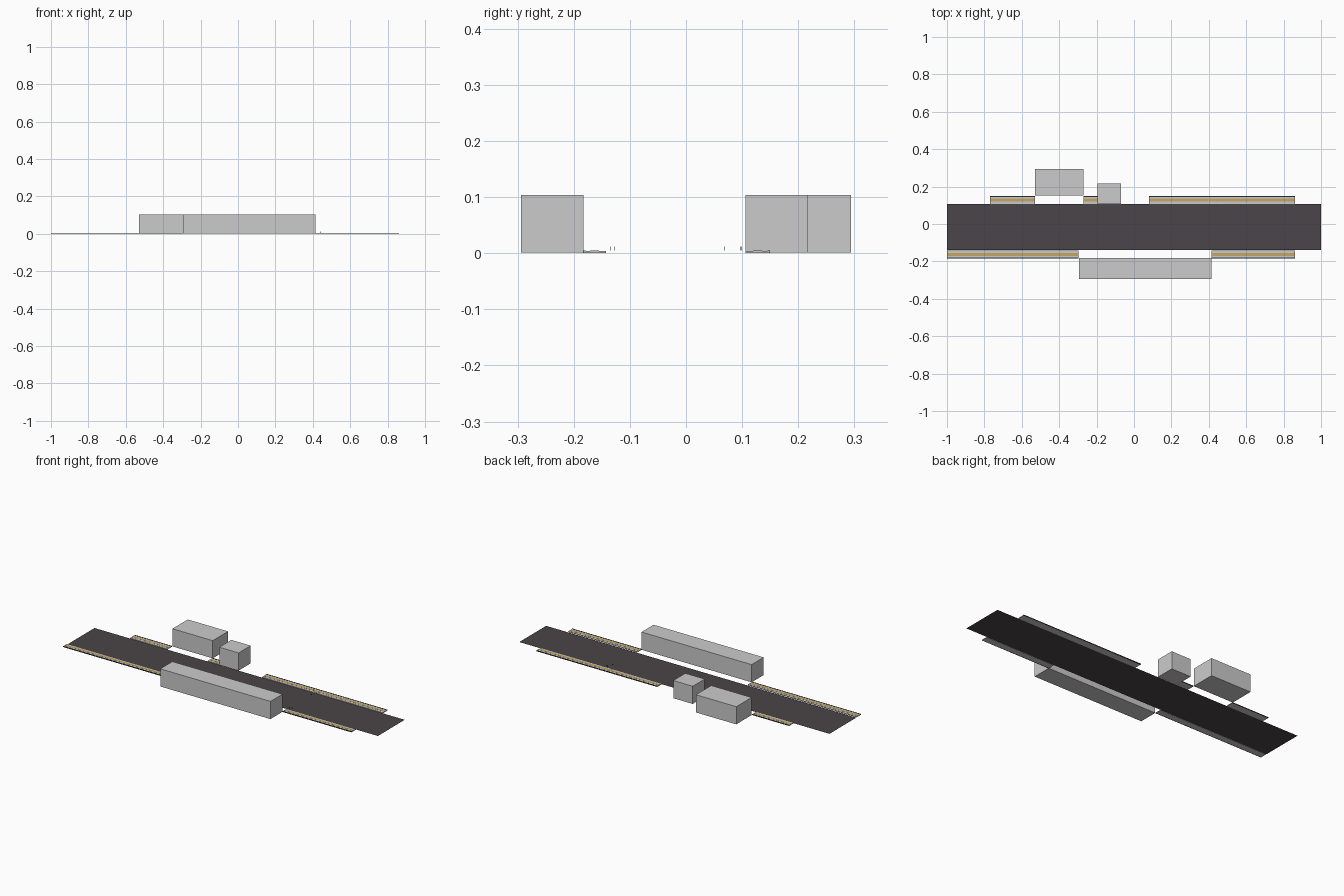
import bpy

if "Cube" in bpy.data.objects:
    bpy.data.objects.remove(bpy.data.objects["Cube"])


def material(name, color):
    mat = bpy.data.materials.new(name)
    mat.diffuse_color = (*color, 1)
    mat.use_nodes = True
    mat.node_tree.nodes["Principled BSDF"].inputs["Base Color"].default_value = mat.diffuse_color
    return mat


asphalt = material("asphalt", (0.07, 0.06, 0.065))
dark = material("dark_edging", (0.05, 0.05, 0.05))
ochre = material("ochre_paving", (0.55, 0.38, 0.12))


def box(name, x, y, z, mat=None):
    bpy.ops.mesh.primitive_cube_add(
        size=1, location=[(a + b) / 2 for a, b in (x, y, z)])
    obj = bpy.context.object
    obj.name = name
    obj.scale = [b - a for a, b in (x, y, z)]
    if mat:
        obj.data.materials.append(mat)
    return obj


# Flat road surface
bpy.ops.mesh.primitive_plane_add(size=1, location=(0, -0.0165, 0))
road = bpy.context.object
road.name = "road"
road.scale = (2, 0.247, 1)
road.data.materials.append(asphalt)

# Buildings
box("long_building", (-0.295, 0.415), (-0.294, -0.183), (0.001, 0.104))
box("wide_building", (-0.53, -0.27), (0.153, 0.294), (0.001, 0.104))
box("small_building", (-0.195, -0.07), (0.106, 0.217), (0.001, 0.104))

# Pavements: slab, ochre band on top, dark edging along the outer side
BACK, FRONT = (0.106, 0.149), (-0.183, -0.143)
pavements = [(-0.77, -0.53, BACK), (-0.27, -0.195, BACK),
             (0.08, 0.397, BACK), (0.397, 0.86, BACK),
             (-1.0, -0.298, FRONT), (0.415, 0.86, FRONT)]
for x0, x1, (y0, y1) in pavements:
    box("pavement", (x0, x1), (y0, y1), (0.0005, 0.004))
    mid = (y0 + y1) / 2
    box("paving_band", (x0 + 0.001, x1 - 0.001), (mid - 0.008, mid + 0.008),
        (0.003, 0.0045), ochre)
    edge = (y1 - 0.004, y1 + 0.001) if y0 > 0 else (y0 - 0.001, y0 + 0.004)
    box("pavement_edging", (x0, x1), edge, (0.0005, 0.005), dark)

# Tiny marker plates above the road
for x, y in [(0.425, -0.135), (0.44, -0.128), (0.425, 0.068), (0.44, 0.098)]:
    box("marker_plate", (x - 0.001, x + 0.001), (y - 0.0007, y + 0.0007),
        (0.005, 0.012), dark)
